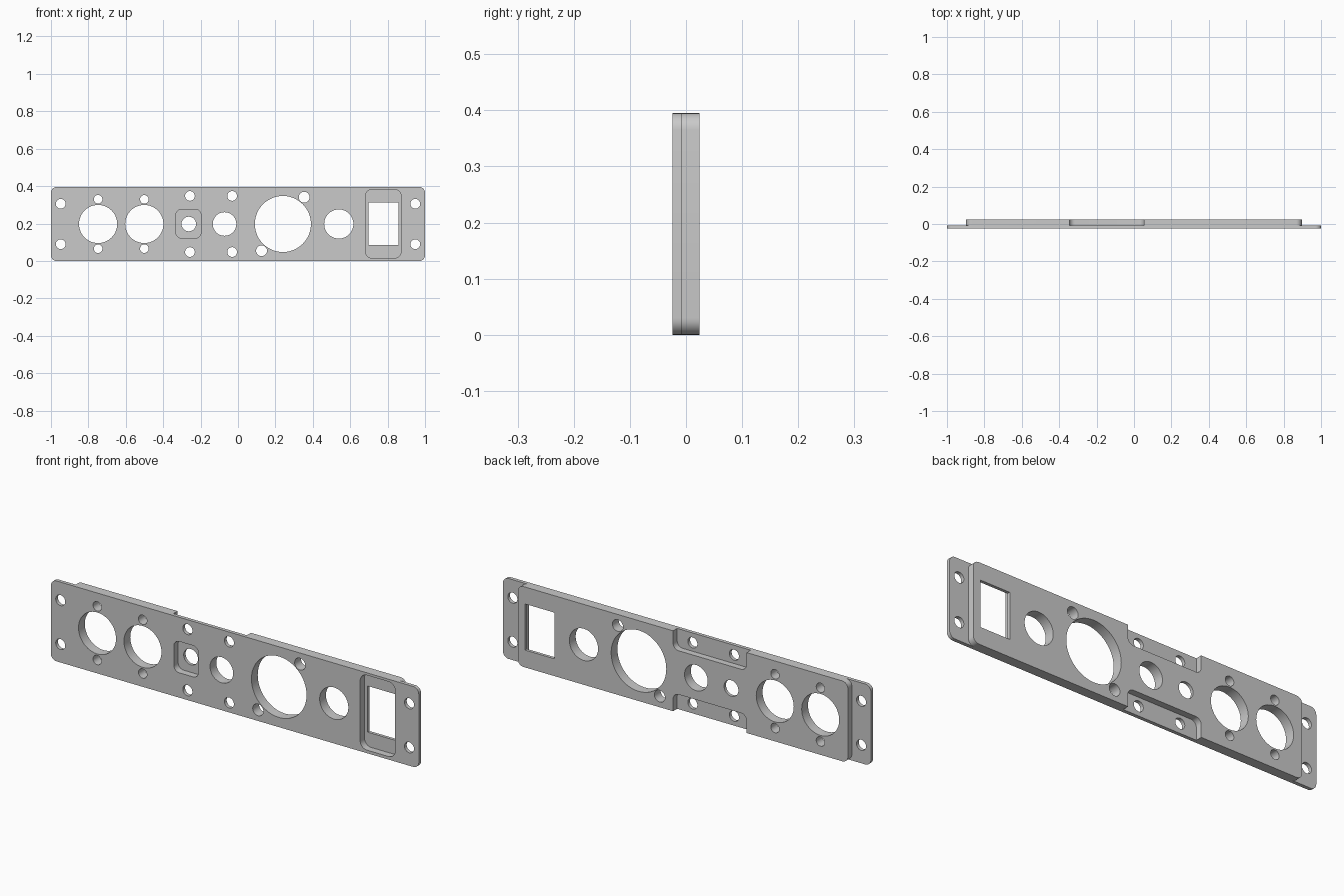
import bpy
import bmesh
import math
from mathutils import Vector

if "Cube" in bpy.data.objects:
    bpy.data.objects.remove(bpy.data.objects["Cube"])

HEIGHT = 0.395
MID = HEIGHT / 2
FRONT, STEP, BACK = -0.0245, -0.007, 0.0245
POCKET_FLOOR = 0.0095

grey = bpy.data.materials.new("light machined grey")
grey.use_nodes = True
grey.diffuse_color = (0.59, 0.59, 0.59, 1)
grey.node_tree.nodes["Principled BSDF"].inputs["Base Color"].default_value = (0.59, 0.59, 0.59, 1)


def fillet(corners, steps=8):
    """Round right-angled corners given as (x, z, radius)."""
    outline = []
    for i, (x, z, r) in enumerate(corners):
        p = Vector((x, z))
        if r == 0:
            outline.append(p)
            continue
        a = (Vector(corners[i - 1][:2]) - p).normalized()
        b = (Vector(corners[(i + 1) % len(corners)][:2]) - p).normalized()
        for k in range(steps + 1):
            t = math.pi / 2 * k / steps
            outline.append(p + r * (a + b - b * math.cos(t) - a * math.sin(t)))
    return outline


def box(x0, x1, z0, z1, r):
    return fillet([(x0, z0, r), (x1, z0, r), (x1, z1, r), (x0, z1, r)])


def circle(x, z, r, sides=48):
    return [Vector((x + r * math.cos(math.tau * k / sides),
                    z + r * math.sin(math.tau * k / sides))) for k in range(sides)]


def prism(name, outlines, y0, y1):
    """Extrude closed outlines from y0 back to y1."""
    bm = bmesh.new()
    for outline in outlines:
        face = bm.faces.new([bm.verts.new((p.x, y0, p.y)) for p in outline])
        new = bmesh.ops.extrude_face_region(bm, geom=[face])["geom"]
        bmesh.ops.translate(bm, vec=(0, y1 - y0, 0),
                            verts=[v for v in new if isinstance(v, bmesh.types.BMVert)])
    bmesh.ops.recalc_face_normals(bm, faces=bm.faces)
    mesh = bpy.data.meshes.new(name)
    bm.to_mesh(mesh)
    bm.free()
    mesh.materials.append(grey)
    obj = bpy.data.objects.new(name, mesh)
    bpy.context.scene.collection.objects.link(obj)
    return obj


def combine(target, tool, operation):
    mod = target.modifiers.new(operation.lower(), "BOOLEAN")
    mod.operation, mod.solver, mod.object = operation, "EXACT", tool
    tool.hide_render = True
    bpy.context.view_layer.update()
    graph = bpy.context.evaluated_depsgraph_get()
    result = bpy.data.meshes.new_from_object(target.evaluated_get(graph))
    target.modifiers.clear()
    target.data = result
    bpy.data.objects.remove(tool)


# Thin front plate with mounting ears
panel = prism("connector_panel", [box(-1, 1, 0, HEIGHT, 0.03)], FRONT, STEP)

# Thick rear block, notched at top and bottom
R, END, NOTCH = 0.03, 0.897, 0.09
lower = [(-END, 0, R), (-0.346, 0, 0), (-0.346, NOTCH, R),
         (0.053, NOTCH, R), (0.053, 0, 0), (END, 0, R)]
upper = [(x, HEIGHT - z, r) for x, z, r in reversed(lower)]
combine(panel, prism("rear_block", [fillet(lower + upper)], STEP, BACK), "UNION")

# Front pockets around the small port and the rectangular socket
pockets = [box(-0.332, -0.198, 0.122, 0.276, 0.03), box(0.681, 0.872, 0.015, 0.383, 0.037)]
combine(panel, prism("pocket_cutter", pockets, FRONT - 0.1, POCKET_FLOOR), "DIFFERENCE")

# Through holes: ports on the centre line
holes = [circle(x, MID, r) for x, r in
         [(-0.748, 0.102), (-0.501, 0.102), (-0.263, 0.039),
          (-0.072, 0.063), (0.24, 0.15), (0.539, 0.078)]]
# Screw holes mirrored above and below the centre line
for x, offset, r in [(-0.748, 0.132, 0.023), (-0.501, 0.132, 0.023),
                     (-0.257, 0.15, 0.026), (-0.031, 0.15, 0.026),
                     (-0.948, 0.108, 0.026), (0.948, 0.108, 0.026)]:
    holes += [circle(x, MID + side * offset, r, 32) for side in (-1, 1)]
# Diagonal screw pair beside the large port
holes += [circle(0.24 + s * 0.114, MID + s * 0.143, 0.029, 32) for s in (-1, 1)]
# Rectangular socket opening
holes.append(box(0.698, 0.857, 0.085, 0.312, 0))
combine(panel, prism("hole_cutter", holes, FRONT - 0.1, BACK + 0.1), "DIFFERENCE")

# Smooth curved walls, sharp edges elsewhere
bpy.ops.object.select_all(action="DESELECT")
panel.select_set(True)
bpy.context.view_layer.objects.active = panel
bpy.ops.object.shade_smooth_by_angle(angle=math.radians(30))
